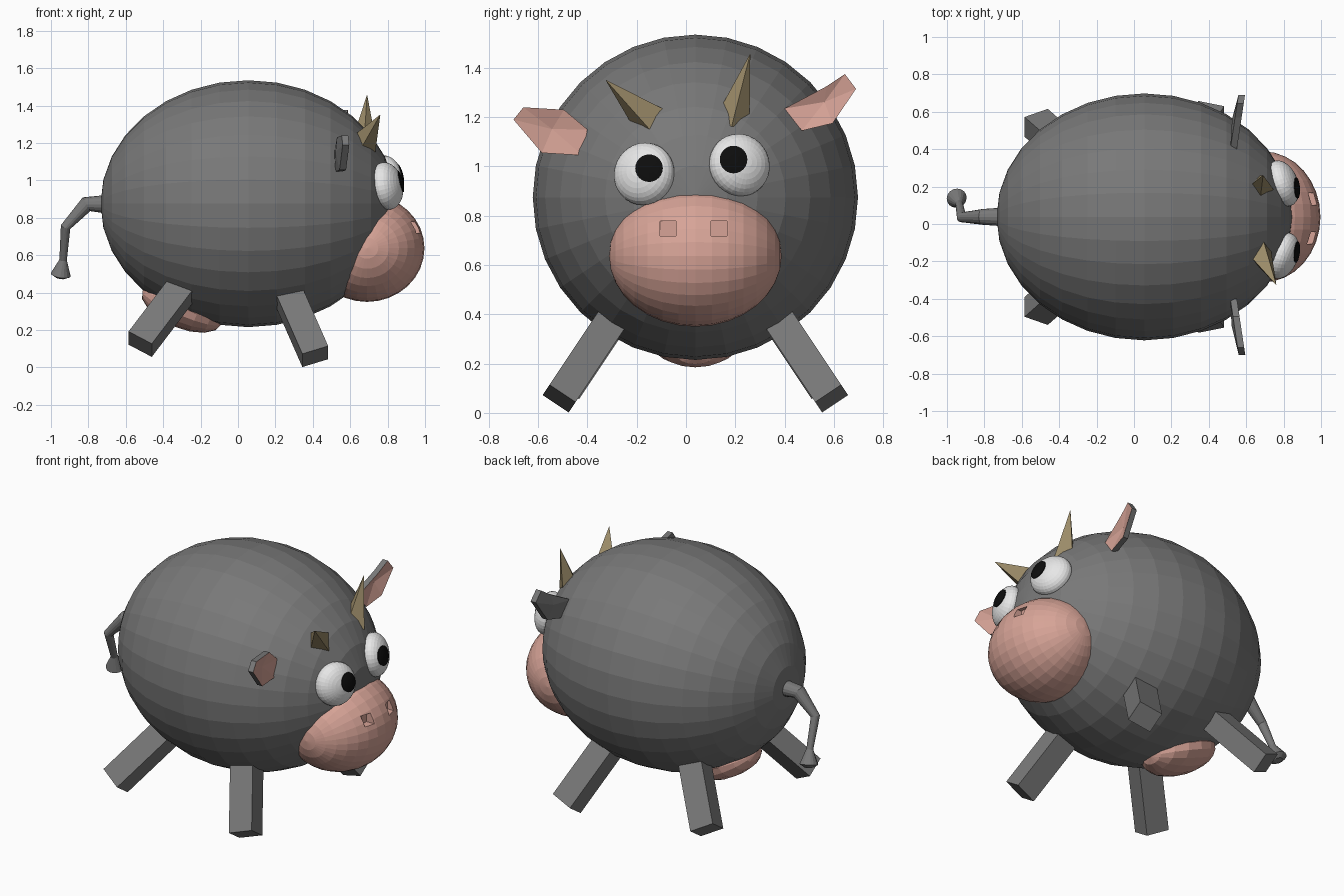
import bpy, bmesh, math
from mathutils import Matrix, Vector, Euler

if "Cube" in bpy.data.objects:
    bpy.data.objects.remove(bpy.data.objects["Cube"])

CY = 0.038  # y of the animal's middle plane


def material(name, rgb):
    m = bpy.data.materials.new(name)
    m.diffuse_color = (*rgb, 1)
    m.use_nodes = True
    m.node_tree.nodes["Principled BSDF"].inputs["Base Color"].default_value = m.diffuse_color
    return m


GREY = material("grey hide", (0.19, 0.19, 0.19))
PINK = material("pink skin", (0.68, 0.37, 0.31))
WHITE = material("eye white", (0.85, 0.85, 0.85))
BLACK = material("pupil black", (0.004, 0.004, 0.004))
HORN = material("horn tan", (0.33, 0.26, 0.14))


def finish(name, bm, *mats):
    bmesh.ops.recalc_face_normals(bm, faces=bm.faces)
    me = bpy.data.meshes.new(name)
    bm.to_mesh(me)
    bm.free()
    for m in mats:
        me.materials.append(m)
    ob = bpy.data.objects.new(name, me)
    bpy.context.collection.objects.link(ob)
    return ob


def ellipsoid(name, mat, centre, radii, rot=(0, 0, 0), pole='X', seg=32, rings=16):
    """UV sphere with its poles along one local axis; returns object and its matrix."""
    turn = {'X': Matrix.Rotation(math.pi / 2, 4, 'Y'),
            'Y': Matrix.Rotation(math.pi / 2, 4, 'X'), 'Z': Matrix()}[pole]
    m = (Matrix.Translation(centre) @ Euler(rot).to_matrix().to_4x4()
         @ Matrix.Diagonal((*radii, 1)))
    bm = bmesh.new()
    bmesh.ops.create_uvsphere(bm, u_segments=seg, v_segments=rings, radius=1, matrix=m @ turn)
    return finish(name, bm, mat), m


def tube(name, mat, pts, sides):
    """Closed tube through (x, y, z, radius) points."""
    bm = bmesh.new()
    P = [Vector(p[:3]) for p in pts]
    rings = []
    for i, p in enumerate(P):
        d = (P[min(i + 1, len(P) - 1)] - P[max(i - 1, 0)]).normalized()
        u = d.cross(Vector((0, 1, 0.01))).normalized()
        v = d.cross(u)
        rings.append([bm.verts.new(p + pts[i][3] * (u * math.cos(a) + v * math.sin(a)))
                      for a in (2 * math.pi * k / sides for k in range(sides))])
    for a, b in zip(rings, rings[1:]):
        for k in range(sides):
            n = (k + 1) % sides
            bm.faces.new((a[k], a[n], b[n], b[k]))
    bm.faces.new(rings[0])
    bm.faces.new(rings[-1])
    return finish(name, bm, mat)


# body, udder
ellipsoid("body", GREY, (0.055, CY, 0.875), (0.79, 0.66, 0.66))
ellipsoid("udder", PINK, (-0.30, CY, 0.32), (0.23, 0.20, 0.11),
          (0, math.radians(23), 0), 'X', 16, 8)

# snout with square nostril recesses
snout, _ = ellipsoid("snout", PINK, (0.69, CY, 0.637), (0.307, 0.35, 0.287), pole='Y')
bm = bmesh.new()
for y in (-0.074, 0.134):
    bmesh.ops.create_cube(bm, size=1, matrix=Matrix.Translation((1.015, y, 0.748))
                          @ Matrix.Diagonal((0.19, 0.065, 0.06, 1)))
cutter = finish("nostril_cutter", bm, PINK)
cutter.hide_render = True
cutter.hide_viewport = True
cut = snout.modifiers.new("nostrils", 'BOOLEAN')
cut.operation = 'DIFFERENCE'
cut.solver = 'EXACT'
cut.object = cutter


# eyes, each with a thin round pupil laid on its surface
def eye(side, centre, yaw, pupil_y, pupil_z):
    _, m = ellipsoid("eye_" + side, WHITE, centre, (0.08, 0.128, 0.128),
                     (0, math.radians(-10), math.radians(yaw)))
    inv = m.inverted()
    d = inv.to_3x3() @ Vector((1, 0, 0))

    def on_eye(y, z):
        o = inv @ Vector((0.8, y, z))
        a, b, c = d.dot(d), o.dot(d), o.dot(o) - 1
        t = (-b + math.sqrt(max(b * b - a * c, 0))) / a
        return Vector((0.8 + t + 0.004, y, z))

    bm = bmesh.new()
    mid = bm.verts.new(on_eye(pupil_y, pupil_z))
    prev = None
    n = 24
    for r in (0.02, 0.04, 0.056):
        ring = [bm.verts.new(on_eye(pupil_y + r * math.cos(2 * math.pi * k / n),
                                    pupil_z + r * math.sin(2 * math.pi * k / n)))
                for k in range(n)]
        for k in range(n):
            j = (k + 1) % n
            if prev:
                bm.faces.new((prev[k], ring[k], ring[j], prev[j]))
            else:
                bm.faces.new((mid, ring[k], ring[j]))
        prev = ring
    edge = [e for e in bm.edges if e.is_boundary]
    rim = bmesh.ops.extrude_edge_only(bm, edges=edge)["geom"]
    bmesh.ops.translate(bm, vec=(-0.008, 0, 0),
                        verts=[g for g in rim if isinstance(g, bmesh.types.BMVert)])
    finish("pupil_" + side, bm, BLACK)


eye("right", (0.795, -0.17, 0.97), -21, -0.15, 0.993)
eye("left", (0.795, 0.217, 1.006), 21, 0.193, 1.028)


# horns: four-sided spikes sunk into the head
def horn(side, base, tip, radius):
    base, tip = Vector(base), Vector(tip)
    root = base - (tip - base) * 0.25
    tube("horn_" + side, HORN, [(*root, radius * 1.25), (*tip, 0.001)], 4)


horn("right", (0.68, -0.172, 1.21), (0.76, -0.325, 1.35), 0.066)
horn("left", (0.675, 0.20, 1.225), (0.69, 0.26, 1.455), 0.06)


# ears: dished plates, pink in front and grey behind
def ear(side, outline):
    bm = bmesh.new()

    def front_x(y):
        return 0.55 + 0.15 * (abs(y) - 0.4)

    f = [bm.verts.new((front_x(y), y, z)) for y, z in outline]
    b = [bm.verts.new((v.co.x - 0.035, v.co.y, v.co.z)) for v in f]
    mid = sum((v.co for v in f), Vector()) / len(f)
    fm = bm.verts.new(mid - Vector((0.025, 0, 0)))
    back = bm.verts.new(mid - Vector((0.05, 0, 0)))
    for k in range(len(f)):
        j = (k + 1) % len(f)
        bm.faces.new((fm, f[k], f[j])).material_index = 1
        bm.faces.new((back, b[j], b[k]))
        bm.faces.new((f[k], b[k], b[j], f[j]))
    finish("ear_" + side, bm, GREY, PINK)


ear("right", [(-0.70, 1.19), (-0.66, 1.24), (-0.495, 1.23),
              (-0.40, 1.15), (-0.42, 1.045), (-0.585, 1.055)])
ear("left", [(0.57, 1.325), (0.645, 1.375), (0.69, 1.315),
             (0.595, 1.175), (0.47, 1.145), (0.40, 1.235)])


# legs: splayed boxes, mirrored about the middle plane
def leg(name, foot, slope, side):
    u = Vector((slope, -0.667, -1)).normalized()   # down the leg
    b = Vector((0, -0.83, 0.555)).normalized()
    a = u.cross(b).normalized()
    foot = Vector(foot)
    bm = bmesh.new()
    bmesh.ops.create_cube(bm, size=1)
    for v in bm.verts:
        p = foot + a * v.co.x * 0.147 + b * v.co.y * 0.127 + u * (v.co.z - 0.5) * 0.46
        v.co = (p.x, CY + side * p.y, p.z)
    finish(name, bm, GREY)


for side, label in ((1, "right"), (-1, "left")):
    leg("front_leg_" + label, (0.413, -0.553, 0.058), 0.44, side)
    leg("back_leg_" + label, (-0.523, -0.503, 0.124), -0.76, side)

# tail ending in a flared tuft
tube("tail", GREY, [(-0.70, CY, 0.872, 0.05), (-0.81, CY, 0.872, 0.042),
                    (-0.922, 0.036, 0.75, 0.027), (-0.935, 0.11, 0.575, 0.02),
                    (-0.948, 0.138, 0.495, 0.054), (-0.951, 0.142, 0.478, 0.025)], 16)
